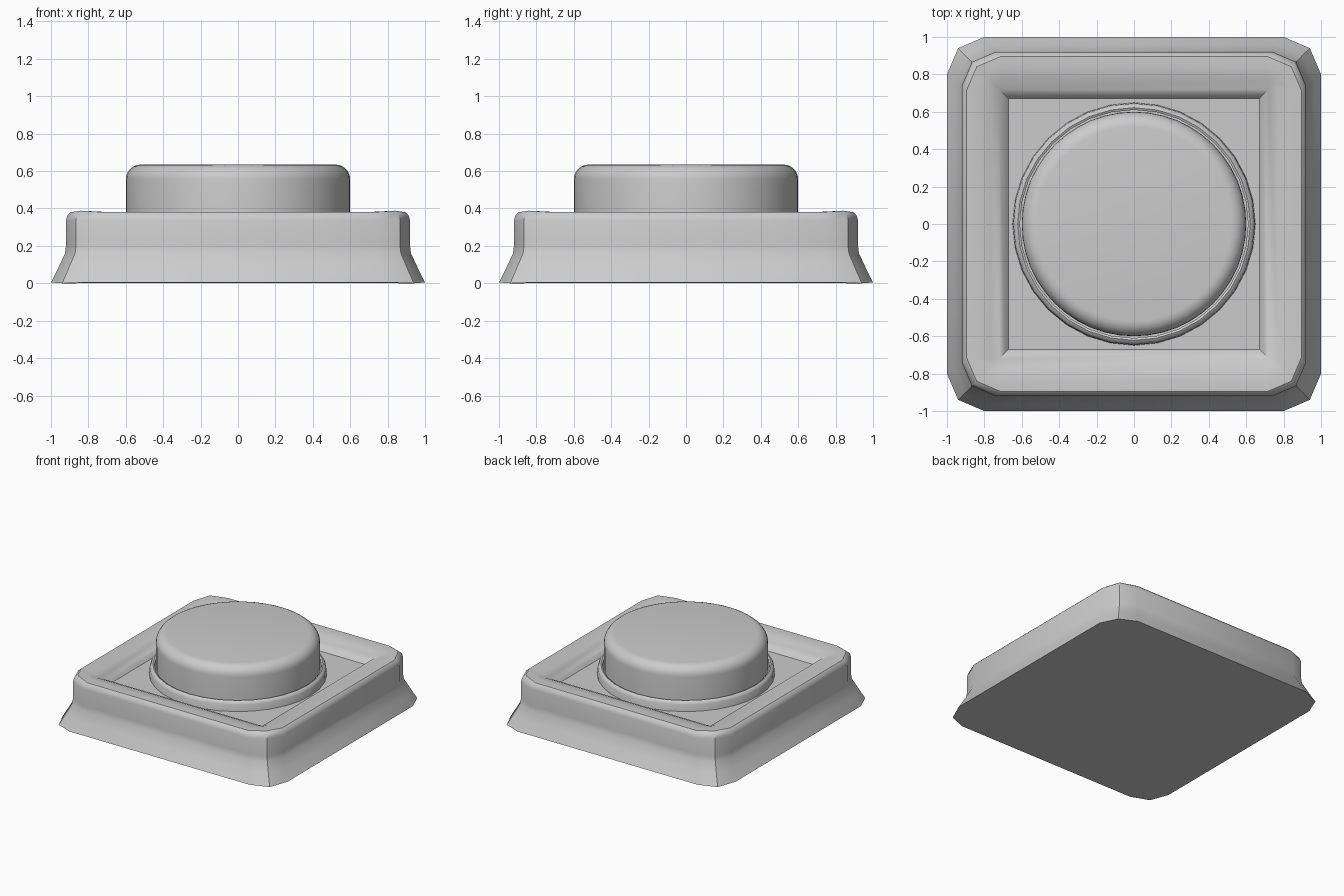
import bpy, bmesh, math

if "Cube" in bpy.data.objects:
    bpy.data.objects.remove(bpy.data.objects["Cube"])


def finish(name, bm, angle):
    bmesh.ops.remove_doubles(bm, verts=bm.verts, dist=0.0005)
    bmesh.ops.recalc_face_normals(bm, faces=bm.faces)
    me = bpy.data.meshes.new(name)
    bm.to_mesh(me)
    bm.free()
    ob = bpy.data.objects.new(name, me)
    bpy.context.collection.objects.link(ob)
    bpy.ops.object.select_all(action='DESELECT')
    ob.select_set(True)
    bpy.context.view_layer.objects.active = ob
    bpy.ops.object.shade_smooth_by_angle(angle=math.radians(angle))
    return ob


def loft(name, loops, caps=True, angle=35):
    """Skin a stack of closed point loops."""
    bm = bmesh.new()
    rings = [[bm.verts.new(p) for p in loop] for loop in loops]
    n = len(rings[0])
    pairs = list(zip(rings, rings[1:]))
    if not caps:
        pairs.append((rings[-1], rings[0]))
    for a, b in pairs:
        for i in range(n):
            j = (i + 1) % n
            bm.faces.new((a[i], a[j], b[j], b[i]))
    if caps:
        bm.faces.new(rings[0])
        bm.faces.new(rings[-1])
    return finish(name, bm, angle)


def square_loop(h, c, z, lift):
    """Square of half-width h, corners cut by c; corner tips raised by lift."""
    pts = []
    for k in range(4):
        ca, sa = round(math.cos(k * math.pi / 2)), round(math.sin(k * math.pi / 2))
        t = h - 0.3 * c
        for x, y, dz in ((h, h - c, 0), (t, t, lift), (h - c, h, 0)):
            pts.append((x * ca - y * sa, x * sa + y * ca, z + dz))
    return pts


def circle_loop(r, z, n):
    return [(r * math.cos(2 * math.pi * i / n), r * math.sin(2 * math.pi * i / n), z)
            for i in range(n)]


# Flared housing with rounded rim and recessed square floor
housing_profile = [
    (1.0, 0.20, 0.005, -0.005), (0.96, 0.19, 0.085, 0), (0.925, 0.18, 0.16, 0),
    (0.92, 0.18, 0.20, 0), (0.92, 0.18, 0.335, 0.005), (0.912, 0.18, 0.364, 0.008),
    (0.895, 0.18, 0.380, 0.008), (0.84, 0.12, 0.382, 0.004), (0.77, 0.05, 0.372, 0),
    (0.72, 0.0, 0.350, 0), (0.69, 0.0, 0.325, 0), (0.67, 0.0, 0.30, 0)]
loft("housing", [square_loop(*p) for p in housing_profile])

# Collar ring around the button
collar_profile = [(0.65, 0.28), (0.645, 0.355), (0.637, 0.37), (0.622, 0.378),
                  (0.61, 0.372), (0.61, 0.28)]
loft("collar", [circle_loop(r, z, 32) for r, z in collar_profile], caps=False)

# Round push button with filleted top edge
R, TOP, F = 0.6, 0.635, 0.08
button_profile = [(R, 0.29)]
for i in range(7):
    a = i / 6 * math.pi / 2
    button_profile.append((R - F + F * math.cos(a), TOP - F + F * math.sin(a)))
loft("push_button", [circle_loop(r, z, 48) for r, z in button_profile])
